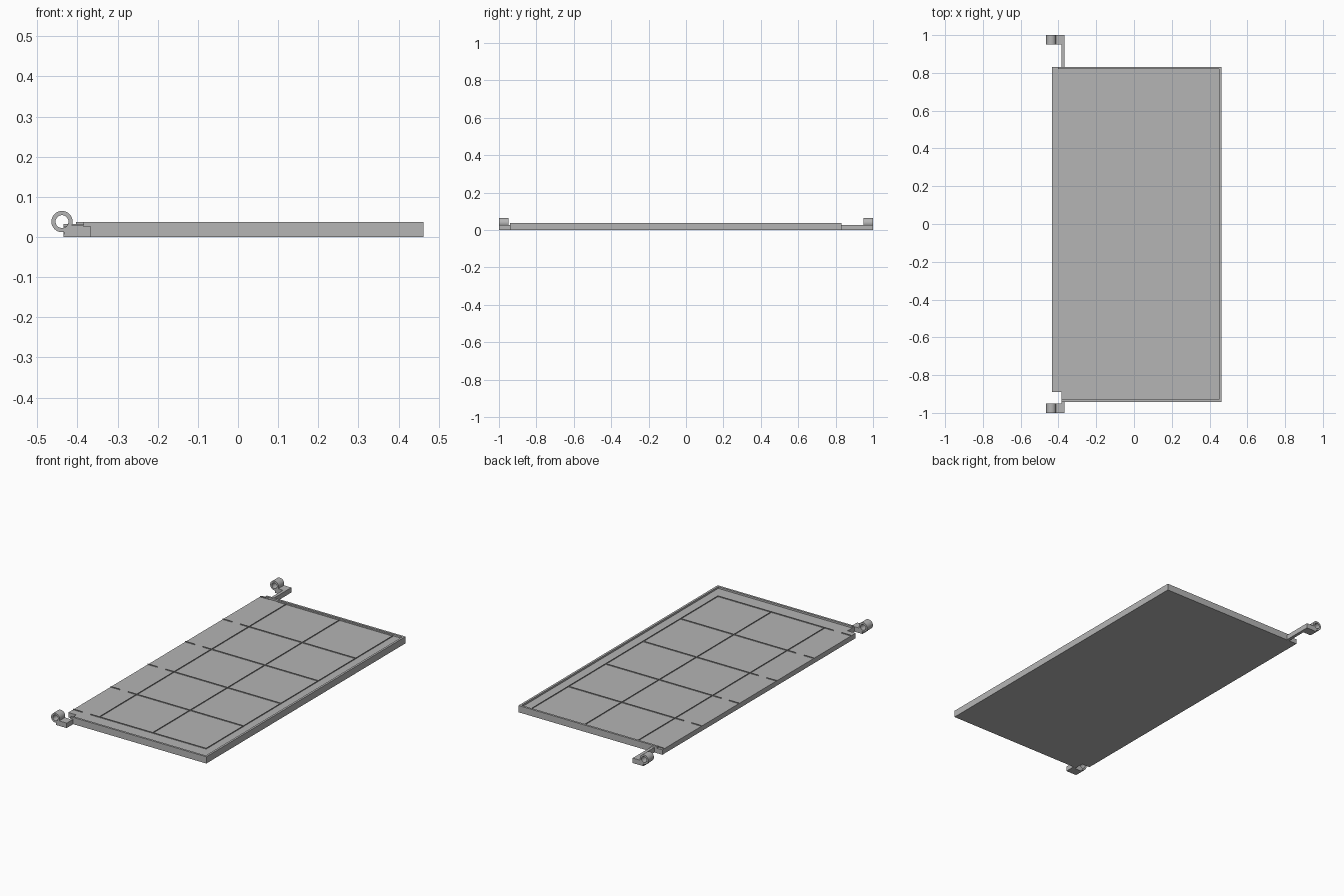
import bpy, bmesh
from math import cos, sin, tau

if "Cube" in bpy.data.objects:
    bpy.data.objects.remove(bpy.data.objects["Cube"])

grey = bpy.data.materials.new("plain grey")
grey.use_nodes = True
COLOR = (0.46, 0.46, 0.46, 1)
grey.diffuse_color = COLOR
grey.node_tree.nodes["Principled BSDF"].inputs["Base Color"].default_value = COLOR

PLATE_TOP, RIM_TOP = 0.028, 0.038
LEFT, RIGHT, FRONT, BACK = -0.435, 0.462, -0.942, 0.832
NOTCH_X, NOTCH_Y, LIP = -0.385, -0.89, 0.012


def finish(name, bm):
    bmesh.ops.recalc_face_normals(bm, faces=bm.faces)
    mesh = bpy.data.meshes.new(name)
    bm.to_mesh(mesh)
    bm.free()
    mesh.materials.append(grey)
    obj = bpy.data.objects.new(name, mesh)
    bpy.context.collection.objects.link(obj)
    return obj


def prism(name, outline, z0, z1):
    """Extrude a flat outline upward."""
    bm = bmesh.new()
    face = bm.faces.new([bm.verts.new((x, y, z0)) for x, y in outline])
    new = bmesh.ops.extrude_face_region(bm, geom=[face])["geom"]
    top = [v for v in new if isinstance(v, bmesh.types.BMVert)]
    bmesh.ops.translate(bm, verts=top, vec=(0, 0, z1 - z0))
    return finish(name, bm)


def block(name, x0, x1, y0, y1, z0, z1):
    return prism(name, [(x0, y0), (x1, y0), (x1, y1), (x0, y1)], z0, z1)


def ring(name, x, z, y0, y1, outer, inner, sides=32):
    """Hollow barrel lying along y."""
    bm = bmesh.new()
    section = [(outer, y0), (outer, y1), (inner, y1), (inner, y0)]
    loops = [[bm.verts.new((x + r * cos(tau * i / sides), y, z + r * sin(tau * i / sides)))
              for r, y in section] for i in range(sides)]
    for i, a in enumerate(loops):
        b = loops[(i + 1) % sides]
        for k in range(4):
            n = (k + 1) % 4
            bm.faces.new((a[k], a[n], b[n], b[k]))
    obj = finish(name, bm)
    bpy.ops.object.select_all(action="DESELECT")
    obj.select_set(True)
    bpy.context.view_layer.objects.active = obj
    bpy.ops.object.shade_smooth_by_angle()


# Panel with a notch in one corner
prism("panel", [(LEFT, NOTCH_Y), (NOTCH_X, NOTCH_Y), (NOTCH_X, FRONT),
                (RIGHT, FRONT), (RIGHT, BACK), (LEFT, BACK)], 0, PLATE_TOP)

# Raised lip around three sides
prism("rim", [(NOTCH_X, FRONT), (RIGHT, FRONT), (RIGHT, BACK), (-0.403, BACK),
              (-0.403, BACK - LIP), (RIGHT - LIP, BACK - LIP),
              (RIGHT - LIP, FRONT + LIP), (NOTCH_X, FRONT + LIP)], PLATE_TOP, RIM_TOP)

# Fine square grid on the panel
CELL, GRID_X, GRID_Y = 0.333, 0.395, -0.848
HALF, RIB_TOP = 0.001, PLATE_TOP + 0.005
for i in range(3):
    x = GRID_X - i * CELL
    block("long_rib", x - HALF, x + HALF, GRID_Y, GRID_Y + 5 * CELL, PLATE_TOP, RIB_TOP)
for i in range(6):
    y = GRID_Y + i * CELL
    block("cross_rib", -0.325, GRID_X, y - HALF, y + HALF, PLATE_TOP, RIB_TOP)
    block("cross_rib_end", LEFT, -0.375, y - HALF, y + HALF, PLATE_TOP, RIB_TOP)

# Hinge lugs, each on an arm from the panel
for side, y0, y1, arm0, arm1 in (("front", -1, -0.95, -0.95, FRONT),
                                 ("back", 0.95, 1, BACK, 0.95)):
    block(side + "_hinge_arm", NOTCH_X, -0.368, arm0, arm1, 0, PLATE_TOP)
    # foot is hollowed where the barrel bore passes
    bore = [(-0.4385 + 0.0265 * cos(tau * a / 32), 0.0385 + 0.0265 * sin(tau * a / 32))
            for a in range(25, 31)]
    bm = bmesh.new()
    profile = [(LEFT, 0), (-0.368, 0), (-0.368, PLATE_TOP)] + bore[::-1]
    face = bm.faces.new([bm.verts.new((x, y0, z)) for x, z in profile])
    new = bmesh.ops.extrude_face_region(bm, geom=[face])["geom"]
    bmesh.ops.translate(bm, vec=(0, y1 - y0, 0),
                        verts=[v for v in new if isinstance(v, bmesh.types.BMVert)])
    finish(side + "_hinge_foot", bm)
    ring(side + "_hinge_barrel", -0.4385, 0.0385, y0, y1, 0.0265, 0.016)
